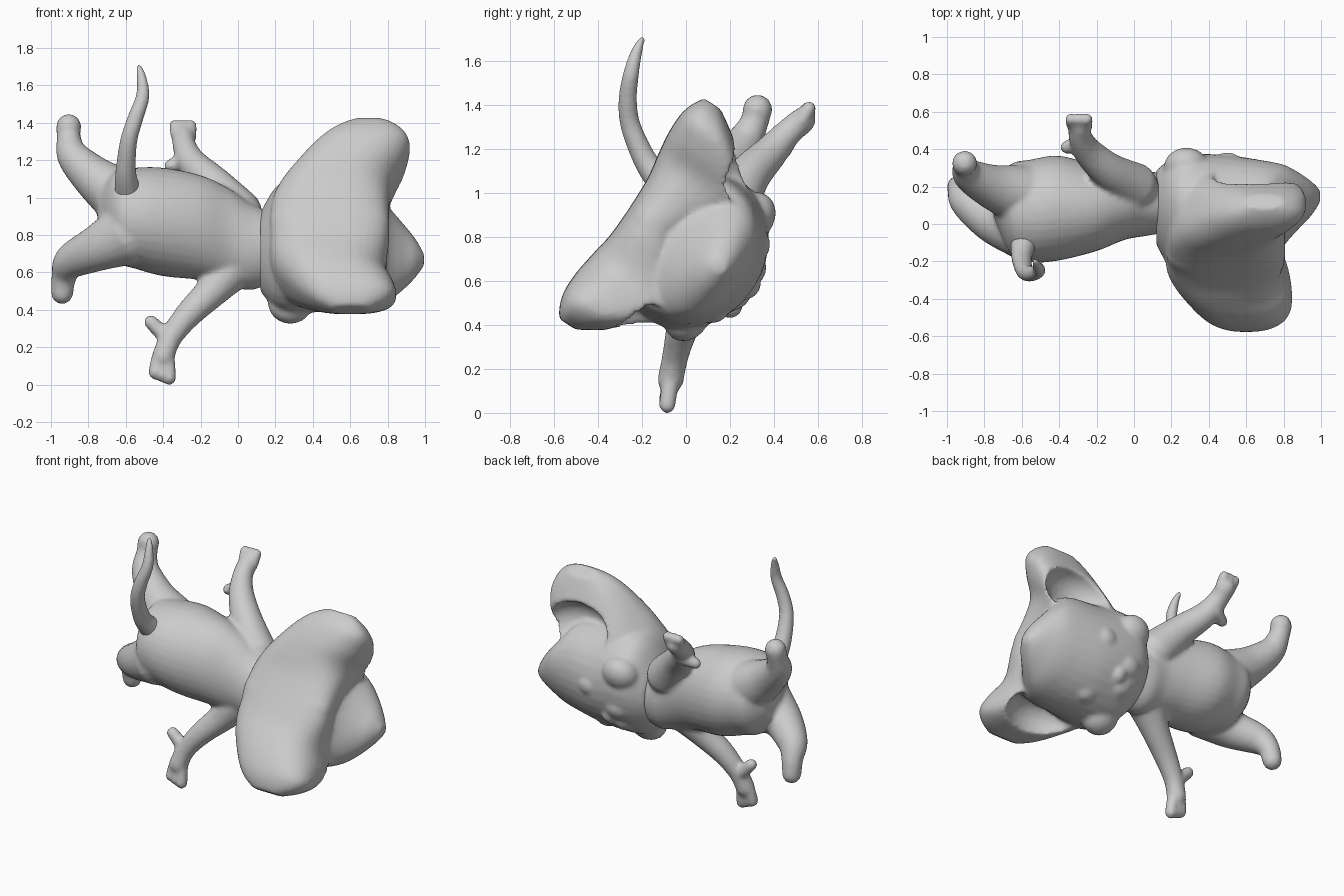
import bpy, bmesh, math
from mathutils import Vector

if "Cube" in bpy.data.objects:
    bpy.data.objects.remove(bpy.data.objects["Cube"])


def resample(keys, steps=6):
    """Catmull-Rom interpolation through tuples of numbers."""
    out, n = [], len(keys)
    for i in range(n - 1):
        a, b, c, d = (keys[max(0, min(n - 1, i + k))] for k in (-1, 0, 1, 2))
        for s in range(steps):
            t = s / steps
            out.append(tuple(.5 * (2 * q + (r - p) * t + (2 * p - 5 * q + 4 * r - w) * t * t
                                   + (3 * q - p - 3 * r + w) * t ** 3)
                             for p, q, r, w in zip(a, b, c, d)))
    return out + [keys[-1]]


def ring(fn, power=1.0, n=32):
    """Superellipse loop; fn maps (cos, sin) to a point."""
    pts = []
    for i in range(n):
        a = 2 * math.pi * i / n
        c, s = math.cos(a), math.sin(a)
        pts.append(fn(math.copysign(abs(c) ** power, c), math.copysign(abs(s) ** power, s)))
    return pts


def loft(name, rings):
    bm = bmesh.new()
    loops = [[bm.verts.new(p) for p in r] for r in rings]
    for a, b in zip(loops, loops[1:]):
        for i in range(len(a)):
            j = (i + 1) % len(a)
            bm.faces.new((a[i], a[j], b[j], b[i]))
    bm.faces.new(loops[0])
    bm.faces.new(loops[-1])
    bmesh.ops.recalc_face_normals(bm, faces=bm.faces)
    me = bpy.data.meshes.new(name)
    bm.to_mesh(me)
    bm.free()
    ob = bpy.data.objects.new(name, me)
    bpy.context.collection.objects.link(ob)
    return ob


def tube(name, keys):
    """Rounded limb through (x, y, z, radius) points."""
    pts = resample(keys)
    rings = []
    for i, p in enumerate(pts):
        t = (Vector(pts[min(i + 1, len(pts) - 1)][:3]) - Vector(pts[max(i - 1, 0)][:3])).normalized()
        u = t.cross(Vector((.3, .9, .1))).normalized()
        v = t.cross(u)
        c, r = Vector(p[:3]), p[3]
        caps = [(0, 1)]
        if i == 0:
            caps = [(-.98, .2), (-.8, .6), (-.45, .9), (0, 1)]
        elif i == len(pts) - 1:
            caps = [(0, 1), (.45, .9), (.8, .6), (.98, .2)]
        for off, k in caps:
            rings.append(ring(lambda a, b: c + t * off * r + (u * a + v * b) * r * k, n=20))
    return loft(name, rings)


def fuse(name, parts, voxel):
    """Join parts and blend them into one skin."""
    bpy.ops.object.select_all(action='DESELECT')
    for o in parts:
        o.select_set(True)
    bpy.context.view_layer.objects.active = parts[0]
    bpy.ops.object.join()
    ob = parts[0]
    ob.name = name
    m = ob.modifiers.new("skin", 'REMESH')
    m.mode, m.voxel_size, m.use_smooth_shade = 'VOXEL', voxel, True
    m = ob.modifiers.new("soften", 'SMOOTH')
    m.factor, m.iterations = .5, 4
    return ob


# Torso: sections (x, y centre, z centre, y radius, z radius)
torso_keys = [(-.75, .13, .91, .09, .12), (-.66, .08, .9, .24, .24), (-.55, .07, .89, .275, .27),
              (-.4, .085, .87, .28, .29), (-.2, .085, .84, .23, .28), (-.05, .1, .79, .185, .26),
              (.06, .11, .74, .175, .235), (.15, .11, .73, .16, .2)]
parts = [loft("torso", [ring(lambda a, b: (x, y + a * ry, z + b * rz))
                        for x, y, z, ry, rz in resample(torso_keys)])]

# Limbs and paws
limbs = {
    "upper_hind_leg": [(-.62, .16, 1.0, .16), (-.76, .2, 1.1, .12), (-.88, .26, 1.22, .088),
                       (-.905, .31, 1.32, .065), (-.905, .325, 1.38, .068)],
    "lower_hind_leg": [(-.6, -.02, .8, .17), (-.75, .02, .73, .125), (-.89, .12, .66, .095),
                       (-.93, .18, .58, .068), (-.94, .2, .49, .06)],
    "upper_arm": [(0, .2, .92, .13), (-.13, .28, 1.07, .1), (-.24, .38, 1.18, .08),
                  (-.285, .46, 1.27, .064), (-.29, .53, 1.33, .06)],
    "lower_arm": [(-.02, .08, .64, .13), (-.14, .03, .5, .09), (-.27, -.02, .37, .072),
                  (-.36, -.05, .25, .06), (-.4, -.07, .15, .06)],
    "upper_thumb": [(-.28, .44, 1.2, .045), (-.36, .41, 1.17, .036)],
    "lower_thumb": [(-.37, -.04, .24, .045), (-.465, -.04, .335, .038)],
}
for k in (-1, 0, 1):
    limbs[f"upper_finger_{k}"] = [(-.29 + k * .03, .52, 1.32, .038), (-.295 + k * .042, .56, 1.385, .033)]
    limbs[f"lower_finger_{k}"] = [(-.4 + k * .025, -.07, .15, .038), (-.405 + k * .038, -.085, .05 - k * .015, .038)]
parts += [tube(n, k) for n, k in limbs.items()]
fuse("body", parts, .015)

# Tail
fuse("tail", [tube("tail", [(-.59, -.1, 1.04, .07), (-.6, -.18, 1.14, .055), (-.585, -.25, 1.3, .046),
                            (-.55, -.265, 1.42, .042), (-.51, -.25, 1.54, .036),
                            (-.515, -.225, 1.64, .026), (-.53, -.2, 1.70, .014)])], .01)


def head(x, u, v, side=1):
    """Head frame: u runs ear to ear, v from back of head to face."""
    u = side * u - .07
    return (x, .55 * u + .835 * v, .85 + .835 * u - .55 * v)


def blob(name, x, u, v, rx, ru, rv, side=1):
    return loft(name, [ring(lambda a, b: head(x + rx * math.cos(t), u + ru * a * math.sin(t),
                                              v + rv * b * math.sin(t), side))
                       for t in [math.pi * (i + .15) / 16.3 for i in range(17)]])


# Skull: sections (x, half width, back, face)
skull_keys = [(.12, .22, -.04, .34), (.2, .34, -.17, .39), (.3, .38, -.23, .41), (.5, .36, -.25, .41),
              (.7, .34, -.2, .375), (.8, .28, -.02, .35), (.88, .2, .07, .32), (.95, .11, .13, .29),
              (.995, .03, .19, .26)]
parts = [loft("skull", [ring(lambda a, b: head(x, w * a, (lo + hi) / 2 + (hi - lo) / 2 * b))
                        for x, w, lo, hi in resample(skull_keys)])]

# Ears with cupped fronts: sections (u, x min, x max, back, front)
ear_keys = [(-.02, .17, .81, -.26, 0), (.15, .18, .81, -.265, .1), (.27, .22, .83, -.285, .23),
            (.38, .31, .89, -.3, .15), (.48, .41, .92, -.3, .02), (.55, .5, .88, -.28, -.08),
            (.6, .6, .8, -.25, -.16)]
for side in (-1, 1):
    slant = .1 if side < 0 else 0
    ear = loft("ear", [ring(lambda a, b: head((x0 + x1) / 2 + (x1 - x0) / 2 * a - slant * max(0, u - .1) * 2, u,
                                              (lo + hi) / 2 + (hi - lo) / 2 * b, side), .75)
                       for u, x0, x1, lo, hi in resample(ear_keys)])
    cutter = blob("ear_cutter", .66 - slant * .6, .41, .13, .245, .16, .21, side)
    cutter.hide_render = True
    m = ear.modifiers.new("cup", 'BOOLEAN')
    m.operation, m.object, m.solver = 'DIFFERENCE', cutter, 'EXACT'
    bpy.context.view_layer.objects.active = ear
    bpy.ops.object.modifier_apply(modifier="cup")
    bpy.data.objects.remove(cutter)
    parts.append(ear)
    # Cheek, eye and muzzle pad
    parts.append(blob("cheek", .28, .27, .23, .12, .12, .1, side))
    parts.append(blob("eye", .5, .16, .32, .08, .08, .06, side))
    parts.append(blob("muzzle", .31, .06, .345, .1, .09, .08, side))
parts.append(blob("nose", .37, 0, .415, .04, .05, .025))
fuse("head", parts, .015)
